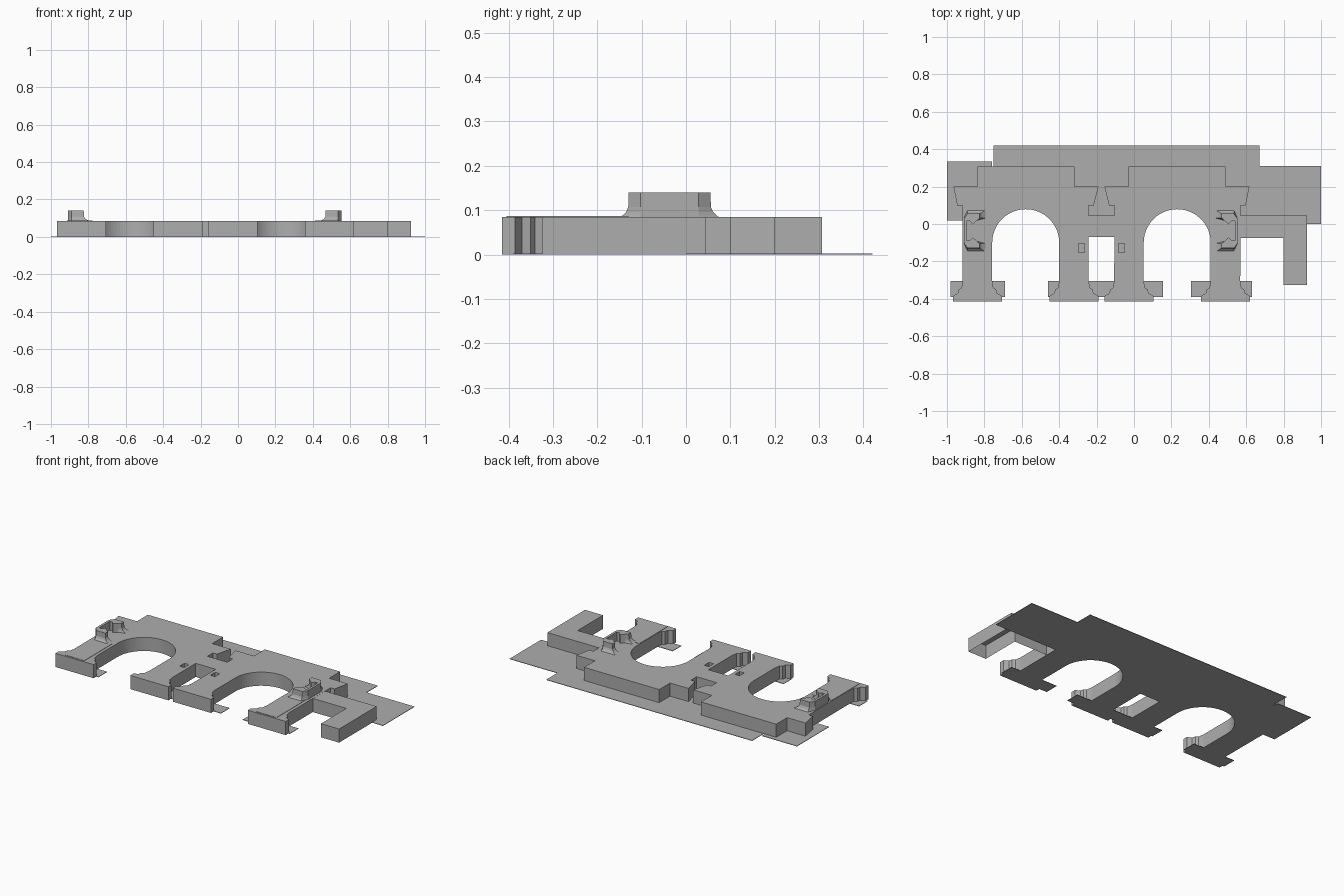
import bpy, bmesh, math

cube = bpy.data.objects.get("Cube")
if cube:
    bpy.data.objects.remove(cube, do_unlink=True)

grey = bpy.data.materials.new("plain grey")
grey.use_nodes = True
tone = (0.42, 0.42, 0.42, 1)
grey.diffuse_color = tone
grey.node_tree.nodes["Principled BSDF"].inputs["Base Color"].default_value = tone

AXIS = -0.174          # mirror line between the two arches
TOP = 0.085            # thickness of the main body


def flip(x):
    return 2 * AXIS - x


def loft(name, rings, open_bottom=False):
    """Skin a stack of matching rings and cap the ends."""
    bm = bmesh.new()
    rows = [[bm.verts.new(p) for p in ring] for ring in rings]
    n = len(rows[0])
    for low, high in zip(rows, rows[1:]):
        for i in range(n):
            j = (i + 1) % n
            bm.faces.new((low[i], low[j], high[j], high[i]))
    bm.faces.new(rows[-1])
    bottom = bm.faces.new(rows[0][::-1])
    bmesh.ops.recalc_face_normals(bm, faces=bm.faces)
    if open_bottom:
        bm.faces.remove(bottom)
    mesh = bpy.data.meshes.new(name)
    bm.to_mesh(mesh)
    bm.free()
    mesh.materials.append(grey)
    obj = bpy.data.objects.new(name, mesh)
    bpy.context.collection.objects.link(obj)
    return obj


def prism(name, outline, z0, z1, open_bottom=False):
    return loft(name, [[(x, y, z) for x, y in outline] for z in (z0, z1)], open_bottom)


def slab(name, x0, x1, y0, y1, z0, z1):
    return prism(name, [(x0, y0), (x1, y0), (x1, y1), (x0, y1)], z0, z1)


def foot(centre):
    """Moulded column foot, from its right side round to its left."""
    side = [(0.079, -0.305), (0.085, -0.34), (0.10, -0.35), (0.105, -0.37),
            (0.131, -0.385), (0.131, -0.415)]
    return ([(centre + w, y) for w, y in side]
            + [(centre - w, y) for w, y in reversed(side)])


# Main body: one arch with columns and capitals, mirrored into a pair
arch = [(-0.579 + 0.179 * math.cos(a), -0.10 + 0.179 * math.sin(a))
        for a in (math.pi * i / 32 for i in range(33))]
half = [(-0.243, -0.07)] + foot(-0.321) + arch + foot(-0.837)
half += [(-0.917, 0.10), (-0.945, 0.10), (-0.965, 0.20), (-0.837, 0.20),
         (-0.837, 0.307), (-0.318, 0.307), (-0.318, 0.20), (-0.19, 0.20),
         (-0.215, 0.10), (-0.243, 0.10), (-0.243, 0.045)]
body = prism("arch_body", half + [(flip(x), y) for x, y in reversed(half)], 0, TOP)

# Small pockets on the inner columns
for label, x in (("right", -0.28), ("left", flip(-0.28))):
    cutter = slab(label + "_pocket_cutter", x - 0.016, x + 0.016, -0.152, -0.105, 0.06, 0.12)
    cutter.hide_render = True
    cutter.hide_viewport = True
    cut = body.modifiers.new(label + " pocket", "BOOLEAN")
    cut.operation = "DIFFERENCE"
    cut.solver = "EXACT"
    cut.object = cutter
bpy.context.view_layer.update()
solid = bpy.data.meshes.new_from_object(
    body.evaluated_get(bpy.context.evaluated_depsgraph_get()))
body.modifiers.clear()
body.data = solid
for label in ("right", "left"):
    bpy.data.objects.remove(bpy.data.objects[label + "_pocket_cutter"], do_unlink=True)

# Side arm with its own leg
prism("side_arm", [(0.569, -0.075), (0.80, -0.075), (0.80, -0.325), (0.925, -0.325),
                   (0.925, 0.045), (0.569, 0.045)], 0, TOP, open_bottom=True)

# Thin backing sheets
THIN = 0.003
slab("back_sheet", -0.75, 0.67, 0.08, 0.42, 0, THIN)
slab("right_sheet", -1.0, -0.76, 0.02, 0.335, 0, THIN)
slab("left_sheet", 0.569, 1.0, 0.0, 0.31, 0, THIN)
slab("link_sheet", -0.25, -0.10, 0.03, 0.10, 0, THIN)
for label, x0, x1 in (("right", -0.98, -0.69), ("middle", -0.46, 0.155), ("left", 0.305, 0.63)):
    slab(label + "_foot_sheet", x0, x1, -0.39, -0.305, 0, THIN)

# Clip sockets: a C-shaped wall with pointed jaws and a flared base
MID = -0.037
jaw = [(-0.895, 0.0), (-0.895, 0.052), (-0.878, 0.052), (-0.862, 0.035),
       (-0.84, 0.055), (-0.825, 0.068), (-0.825, 0.092), (-0.89, 0.092),
       (-0.91, 0.065)]
plan = [(x, d) for x, d in jaw] + [(x, -d) for x, d in reversed(jaw[1:])]


def socket_ring(z, flare):
    ring = []
    for x, d in plan:
        grow_x = flare if x > -0.83 else 0
        grow_y = math.copysign(flare * 0.6, d) if abs(d) > 0.09 else 0
        ring.append((x + grow_x, MID + d + grow_y, z))
    return ring


levels = [(TOP - 0.002, 0.035), (0.089, 0.022), (0.096, 0.01), (0.107, 0.002), (0.14, 0)]
rings = [socket_ring(z, f) for z, f in levels]
loft("right_clip_socket", rings)
loft("left_clip_socket", [[(flip(x) - 0.008, y, z) for x, y, z in r] for r in rings])

# Slight raised facing on the outer columns
for label, x in (("right", -0.837), ("left", flip(-0.837))):
    slab(label + "_column_facing", x - 0.077, x + 0.06, -0.405, -0.13, TOP - 0.001, TOP + 0.002)
